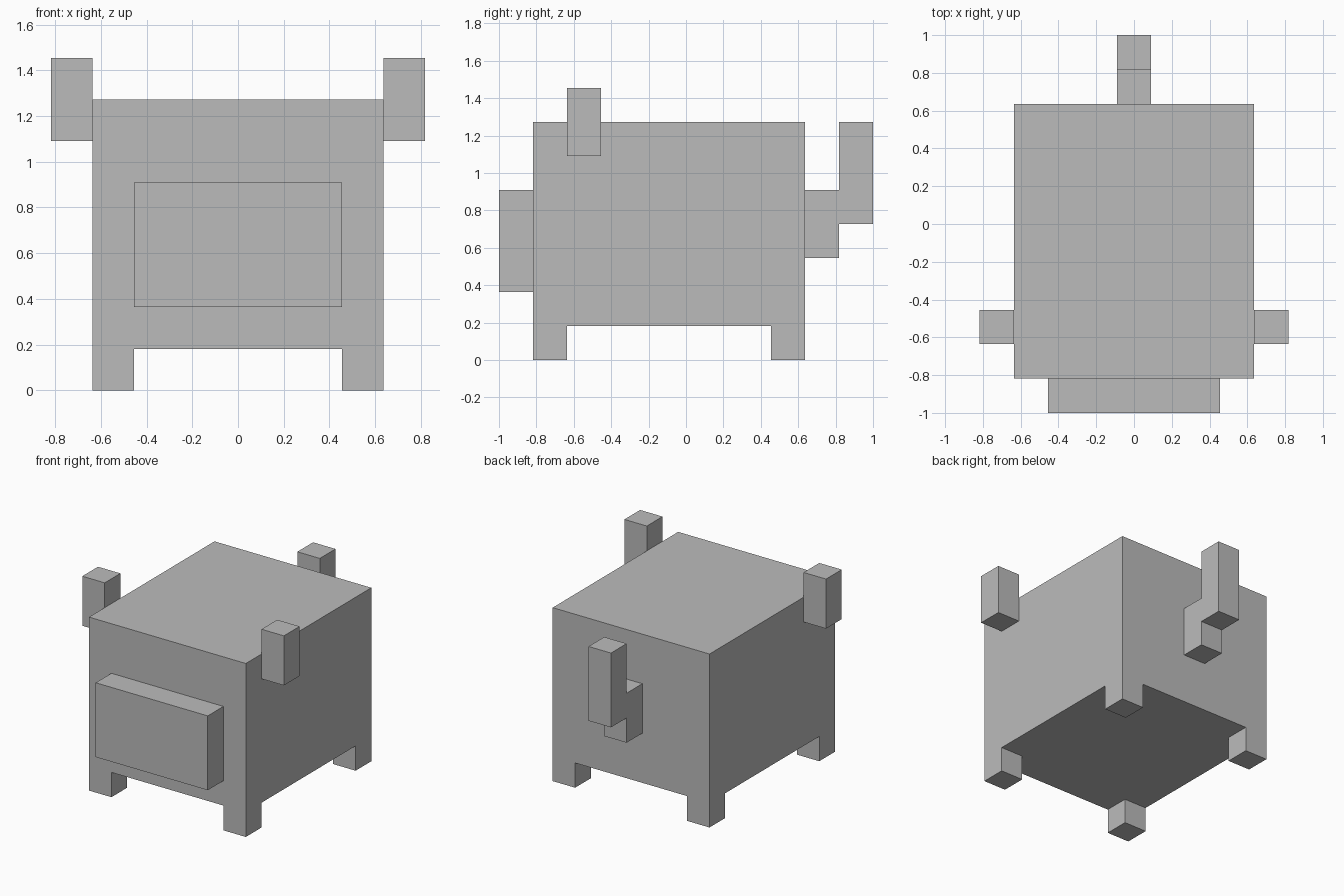
import bpy
import bmesh
from mathutils import Vector

cube = bpy.data.objects.get("Cube")
if cube:
    bpy.data.objects.remove(cube, do_unlink=True)

U = 2 / 11  # one block of the model's grid

# Single plain colour
grey = bpy.data.materials.new("plain grey")
grey.use_nodes = True
colour = (0.5, 0.5, 0.5, 1)
grey.diffuse_color = colour
grey.node_tree.nodes["Principled BSDF"].inputs["Base Color"].default_value = colour


def box(name, low, high):
    """Flat-faced box between two corners given in blocks."""
    low, high = Vector(low) * U, Vector(high) * U
    mesh = bpy.data.meshes.new(name)
    bm = bmesh.new()
    bmesh.ops.create_cube(bm, size=1)
    bmesh.ops.scale(bm, vec=high - low, verts=bm.verts)
    bm.to_mesh(mesh)
    bm.free()
    mesh.materials.append(grey)
    obj = bpy.data.objects.new(name, mesh)
    obj.location = (low + high) / 2
    bpy.context.collection.objects.link(obj)
    return obj


def mirrored_pair(name, low, high):
    """The same box on the left (+x) and right (-x)."""
    box("left_" + name, low, high)
    box("right_" + name, (-high[0], low[1], low[2]), (-low[0], high[1], high[2]))


# Body and snout
box("body", (-3.5, -4.5, 1), (3.5, 3.5, 7))
box("snout", (-2.5, -5.5, 2), (2.5, -4.5, 5))

# Legs under the four corners
for end, y in (("front", -4.5), ("back", 2.5)):
    mirrored_pair(end + "_leg", (2.5, y, 0), (3.5, y + 1, 1))

# Ears on the sides, rising above the back
mirrored_pair("ear", (3.5, -3.5, 6), (4.5, -2.5, 8))

# Stepped tail
box("tail_base", (-0.5, 3.5, 3), (0.5, 4.5, 5))
box("tail_tip", (-0.5, 4.5, 4), (0.5, 5.5, 7))
